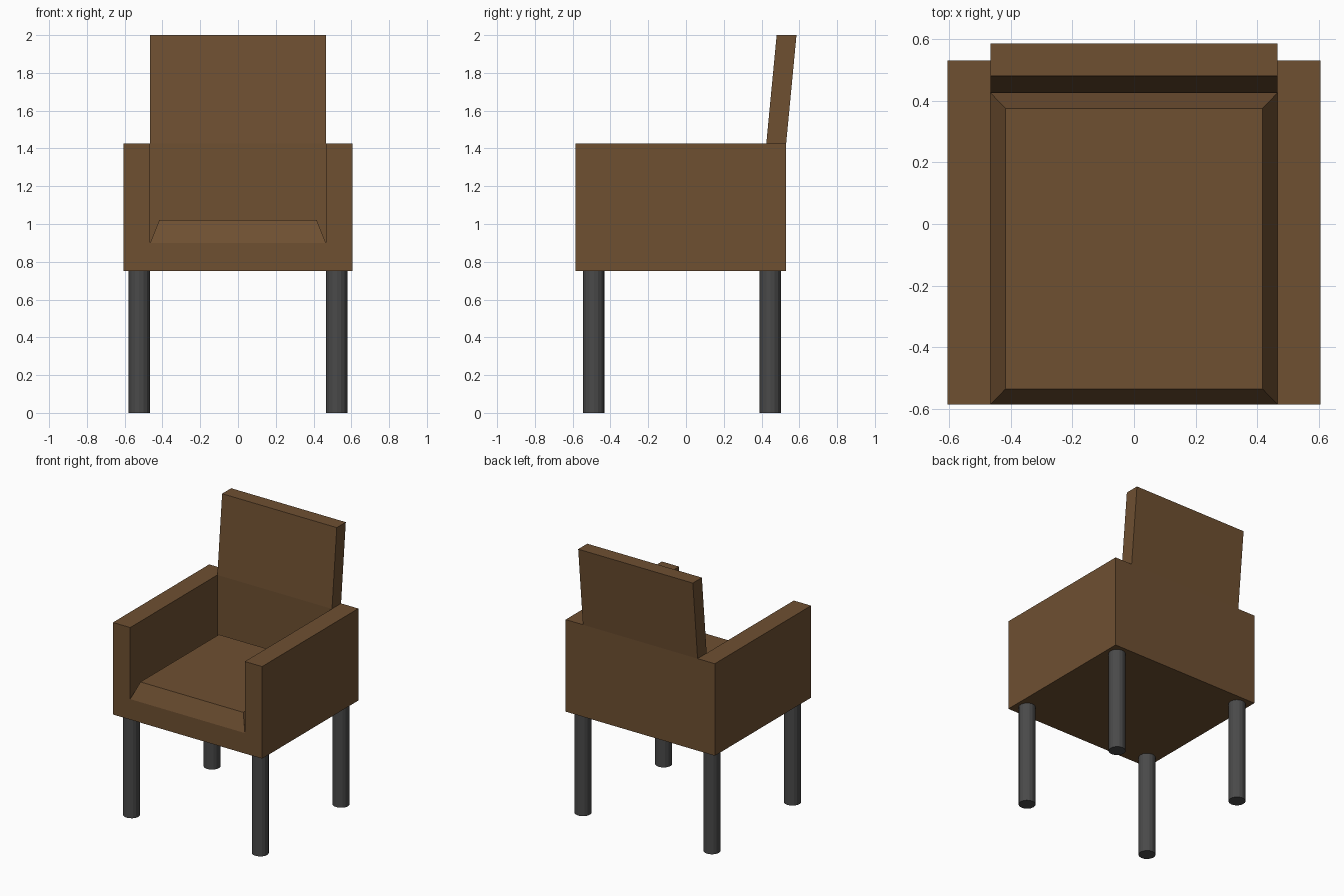
import bpy, bmesh
from mathutils import Vector

if "Cube" in bpy.data.objects:
    bpy.data.objects.remove(bpy.data.objects["Cube"])


def material(name, color):
    m = bpy.data.materials.new(name)
    m.diffuse_color = (*color, 1)
    m.use_nodes = True
    m.node_tree.nodes["Principled BSDF"].inputs["Base Color"].default_value = m.diffuse_color
    return m


brown = material("brown upholstery", (0.156, 0.079, 0.031))
grey = material("dark grey legs", (0.068, 0.068, 0.068))


def raise_faces(bm, faces, offset, keep=False):
    """Extrude faces by an offset and return the moved faces."""
    geom = bmesh.ops.extrude_face_region(bm, geom=faces)["geom"]
    verts = [g for g in geom if isinstance(g, bmesh.types.BMVert)]
    bmesh.ops.translate(bm, verts=verts, vec=Vector(offset))
    old = [f for f in faces if f.is_valid]
    if old and not keep:
        bmesh.ops.delete(bm, geom=old, context='FACES')
    return [g for g in geom if isinstance(g, bmesh.types.BMFace)]


# Upholstered body: plan grid of arms, seat and back, raised in stages
xs = [-0.605, -0.465, 0.465, 0.605]
ys = [-0.585, 0.425, 0.53]
bm = bmesh.new()
grid = [[bm.verts.new((x, y, 0.75)) for x in xs] for y in ys]
cells = [bm.faces.new((grid[j][i], grid[j][i + 1], grid[j + 1][i + 1], grid[j + 1][i]))
         for j in range(2) for i in range(3)]
top = raise_faces(bm, cells, (0, 0, 0.15), keep=True)


def is_seat(f):
    c = f.calc_center_median()
    return abs(c.x) < 0.1 and c.y < 0.3


def is_back(f):
    c = f.calc_center_median()
    return abs(c.x) < 0.1 and c.y > 0.3


# Arms and lower back, then the leaning upper back
seat = [f for f in top if is_seat(f)]
rim = raise_faces(bm, [f for f in top if not is_seat(f)], (0, 0, 0.525))
raise_faces(bm, [f for f in rim if is_back(f)], (0, 0.055, 0.575))

# Cushion with sloping edges
cushion = raise_faces(bm, seat, (0, 0, 0.12))[0]
c = cushion.calc_center_median()
for v in cushion.verts:
    v.co.x *= 0.417 / 0.465
    v.co.y += 0.05 if v.co.y < c.y else -0.05

bmesh.ops.recalc_face_normals(bm, faces=bm.faces[:])
bmesh.ops.dissolve_limit(bm, angle_limit=0.01, verts=bm.verts[:], edges=bm.edges[:])
mesh = bpy.data.meshes.new("upholstered_body")
bm.to_mesh(mesh)
bm.free()
mesh.materials.append(brown)
bpy.context.collection.objects.link(bpy.data.objects.new("upholstered_body", mesh))

# Four round legs
for row, y in (("front", -0.488), ("back", 0.447)):
    for side, x in (("left", -0.523), ("right", 0.523)):
        bpy.ops.mesh.primitive_cylinder_add(vertices=16, radius=0.057, depth=0.75,
                                            location=(x, y, 0.375))
        leg = bpy.context.object
        leg.name = f"{row}_{side}_leg"
        leg.data.materials.append(grey)
